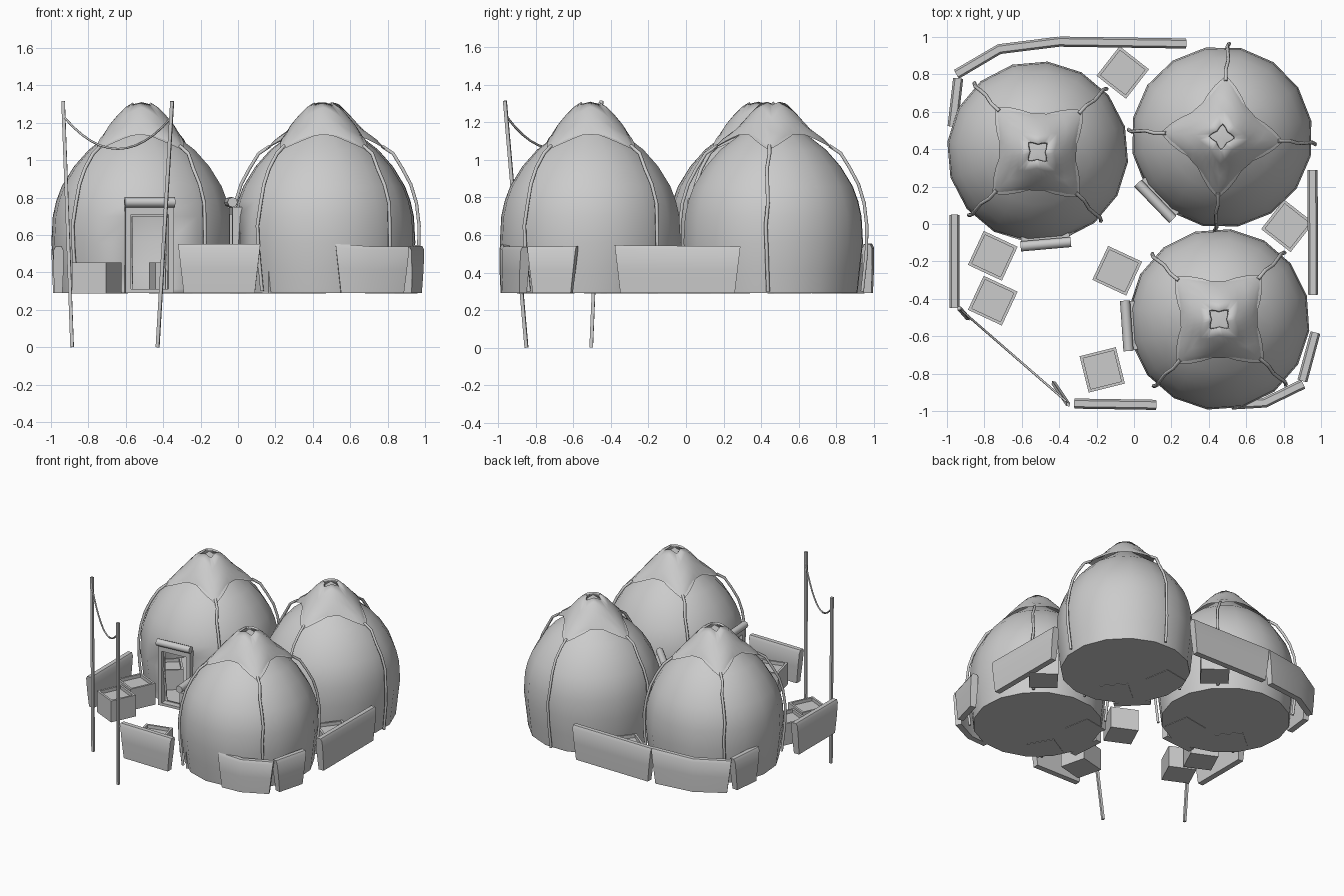
import bpy, bmesh, math, random
from mathutils import Vector, Matrix

random.seed(4)
if "Cube" in bpy.data.objects:
    bpy.data.objects.remove(bpy.data.objects["Cube"])

GRAY = (0.6, 0.6, 0.6, 1)
mat = bpy.data.materials.new("pale gray")
mat.use_nodes = True
mat.diffuse_color = GRAY
mat.node_tree.nodes["Principled BSDF"].inputs["Base Color"].default_value = GRAY

GROUND = 0.29
SEGS = 16
STEP = math.tau / SEGS


def finish(name, bm, loc=(0, 0, 0), rot=0, smooth=None, thickness=0):
    bmesh.ops.recalc_face_normals(bm, faces=bm.faces)
    mesh = bpy.data.meshes.new(name)
    bm.to_mesh(mesh)
    bm.free()
    mesh.materials.append(mat)
    ob = bpy.data.objects.new(name, mesh)
    bpy.context.collection.objects.link(ob)
    ob.location = loc
    ob.rotation_euler.z = rot
    if thickness:
        mod = ob.modifiers.new("thickness", "SOLIDIFY")
        mod.thickness = thickness
        mod.offset = -1
    if smooth:
        bpy.ops.object.select_all(action="DESELECT")
        ob.select_set(True)
        bpy.context.view_layer.objects.active = ob
        bpy.ops.object.shade_smooth_by_angle(angle=math.radians(smooth))
    return ob


def tube(name, points, radius, sides=1, loc=(0, 0, 0), rot=0):
    cu = bpy.data.curves.new(name, "CURVE")
    cu.dimensions = "3D"
    cu.bevel_depth = radius
    cu.bevel_resolution = sides
    cu.use_fill_caps = True
    sp = cu.splines.new("POLY")
    sp.points.add(len(points) - 1)
    for p, co in zip(sp.points, points):
        p.co = (*co, 1)
    sp.use_smooth = sides > 0
    cu.materials.append(mat)
    ob = bpy.data.objects.new(name, cu)
    bpy.context.collection.objects.link(ob)
    ob.location = loc
    ob.rotation_euler.z = rot
    return ob


def skin(bm, rings, apex=None):
    """Join closed rings of vertices, optionally ending in one point."""
    n = len(rings[0])
    for a, b in zip(rings, rings[1:]):
        for i in range(n):
            j = (i + 1) % n
            bm.faces.new((a[i], a[j], b[j], b[i]))
    if apex:
        for i in range(n):
            bm.faces.new((rings[-1][i], rings[-1][(i + 1) % n], apex))


def lerp_profile(profile, r):
    for (r0, z0), (r1, z1) in zip(profile, profile[1:]):
        if r <= r1:
            return z0 + (z1 - z0) * (r - r0) / (r1 - r0)
    return profile[-1][1]


WALL = [(0.455, 0.29), (0.458, 0.31), (0.47, 0.42), (0.486, 0.56), (0.478, 0.70),
        (0.46, 0.78), (0.43, 0.86), (0.365, 0.965), (0.285, 1.055), (0.2, 1.12), (0.1, 1.2)]
CAP = [(0, 1.31), (0.06, 1.288), (0.11, 1.24), (0.16, 1.18),
       (0.2, 1.14), (0.26, 1.1), (0.34, 1.045)]
STRAP = [(0.3, 1.075), (0.36, 1.035), (0.41, 0.955), (0.455, 0.87), (0.485, 0.77),
         (0.5, 0.65), (0.497, 0.5), (0.475, 0.3)]


def hut(label, x, y, door_angle, cap_angle):
    # dome shell with floor; one column of faces is left out for the doorway
    bm = bmesh.new()
    rings = [[bm.verts.new((r * math.cos((i - 0.5) * STEP), r * math.sin((i - 0.5) * STEP), z))
              for i in range(SEGS)] for r, z in WALL]
    skin(bm, rings, bm.verts.new((0, 0, 1.26)))
    bm.faces.new(rings[0])
    hole = []
    for f in bm.faces:
        c = f.calc_center_median()
        if c.x > 0.4 and abs(c.y) < 0.01 and 0.31 < c.z < 0.70:
            hole.append(f)
    bmesh.ops.delete(bm, geom=hole, context="FACES")
    finish(label + "_dome", bm, (x, y, 0), door_angle, 40, 0.012)

    # door frame from four bars
    bm = bmesh.new()
    for cy, cz, w, h in ((-0.115, 0.52, 0.03, 0.46), (0.115, 0.52, 0.03, 0.46),
                         (0, 0.73, 0.26, 0.04), (0, 0.3, 0.26, 0.02)):
        m = Matrix.Translation((0.47, cy, cz)) @ Matrix.Diagonal((0.05, w, h, 1))
        bmesh.ops.create_cube(bm, size=1, matrix=m)
    finish(label + "_door_frame", bm, (x, y, 0), door_angle)
    # rolled up door cloth
    tube(label + "_door_roll", [(0.495, -0.135, 0.775), (0.495, 0.135, 0.775)], 0.027, 2,
         (x, y, 0), door_angle)

    # four cornered cloth cap with scooped edges
    bm = bmesh.new()
    n = 32
    rings = []
    for k in (0.2, 0.4, 0.6, 0.8, 1):
        ring = []
        for i in range(n):
            a = i * math.tau / n
            t = abs((a / (math.pi / 2)) % 1 - 0.5) * 2
            r = k * (0.195 + 0.135 * t ** 1.6)
            ring.append(bm.verts.new((r * math.cos(a), r * math.sin(a), lerp_profile(CAP, r))))
        rings.append(ring)
    skin(bm, rings, bm.verts.new((0, 0, 1.31)))
    finish(label + "_cap", bm, (x, y, 0), cap_angle, 45, 0.015)

    # straps running from the cap corners to the ground
    for i in range(4):
        pts = [(r, 0.006 * math.sin(k * 2.1), z) for k, (r, z) in enumerate(STRAP)]
        tube(f"{label}_strap_{i + 1}", pts, 0.01, 1, (x, y, 0), cap_angle + i * math.pi / 2)


rad = math.radians
hut("left_hut", -0.515, 0.385, rad(-85), rad(43))
hut("back_hut", 0.47, 0.465, rad(224), rad(-4))
hut("front_hut", 0.455, -0.51, rad(184), rad(46))


def crate(i, x, y, angle):
    bm = bmesh.new()
    m = Matrix.Translation((0, 0, 0.0825)) @ Matrix.Diagonal((0.2, 0.2, 0.165, 1))
    bmesh.ops.create_cube(bm, size=1, matrix=m)
    top = max(bm.faces, key=lambda f: f.calc_center_median().z)
    bmesh.ops.inset_individual(bm, faces=[top], thickness=0.022)
    down = bmesh.ops.extrude_discrete_faces(bm, faces=[top])["faces"][0]
    bmesh.ops.translate(bm, verts=down.verts, vec=(0, 0, -0.025))
    finish(f"crate_{i}", bm, (x, y, GROUND - 0.003), rad(angle))


# crates in the yard, then those inside the huts
for i, c in enumerate([(-0.06, 0.81, -38), (0.82, -0.01, -38), (-0.755, -0.17, -25),
                       (-0.755, -0.41, -25), (-0.09, -0.25, -25), (-0.17, -0.78, 14),
                       (-0.36, 0.13, 10), (-0.73, 0.19, 40), (0.33, 0.2, 40),
                       (0.17, 0.55, 10), (0.16, -0.34, 10), (0.2, -0.73, 30)]):
    crate(i + 1, *c)


def barrier(i, path):
    """Upright padded panel along a ground path."""
    bm = bmesh.new()
    pts = [Vector((*p, 0)) for p in path]
    t = 0.027
    rings = []
    for k, p in enumerate(pts):
        a, b = pts[max(k - 1, 0)], pts[min(k + 1, len(pts) - 1)]
        along = (b - a).normalized()
        side = Vector((-along.y, along.x, 0))
        flare = (-1 if k == 0 else 1 if k == len(pts) - 1 else 0) * 0.03
        h = 0.255 + random.uniform(-0.01, 0.01)
        ring = []
        for s, z in ((-0.8, 0), (-1, 0.5), (-1, 0.92), (-0.6, 1),
                     (0.6, 1), (1, 0.92), (1, 0.5), (0.8, 0)):
            co = p + side * s * t + along * flare * (z - 1) + Vector((0, 0, GROUND + z * h))
            ring.append(bm.verts.new(co))
        rings.append(ring)
    skin(bm, rings)
    bm.faces.new(rings[0])
    bm.faces.new(rings[-1])
    finish(f"barrier_{i}", bm, smooth=50)


for i, path in enumerate([
        [(-0.96, 0.05), (-0.96, -0.45)],
        [(-0.97, 0.52), (-0.94, 0.78)],
        [(-0.95, 0.8), (-0.72, 0.935), (-0.4, 0.975)],
        [(-0.4, 0.975), (0.28, 0.965)],
        [(0.955, 0.29), (0.957, -0.38)],
        [(0.97, -0.58), (0.9, -0.84)],
        [(0.905, -0.855), (0.7, -0.955), (0.52, -0.965)],
        [(-0.32, -0.96), (0.12, -0.967)]]):
    barrier(i + 1, path)

# leaning poles with a slack line between them
tube("left_pole", [(-0.887, -0.505, 0), (-0.935, -0.45, 1.315)], 0.013, 0)
tube("right_pole", [(-0.43, -0.85, 0), (-0.352, -0.965, 1.315)], 0.013, 0)
start, end = Vector((-0.93, -0.455, 1.23)), Vector((-0.355, -0.955, 1.23))
line = []
for k in range(13):
    u = k / 12
    line.append(start.lerp(end, u) - Vector((0, 0, 0.17 * 4 * u * (1 - u))))
tube("slack_line", line, 0.006)
